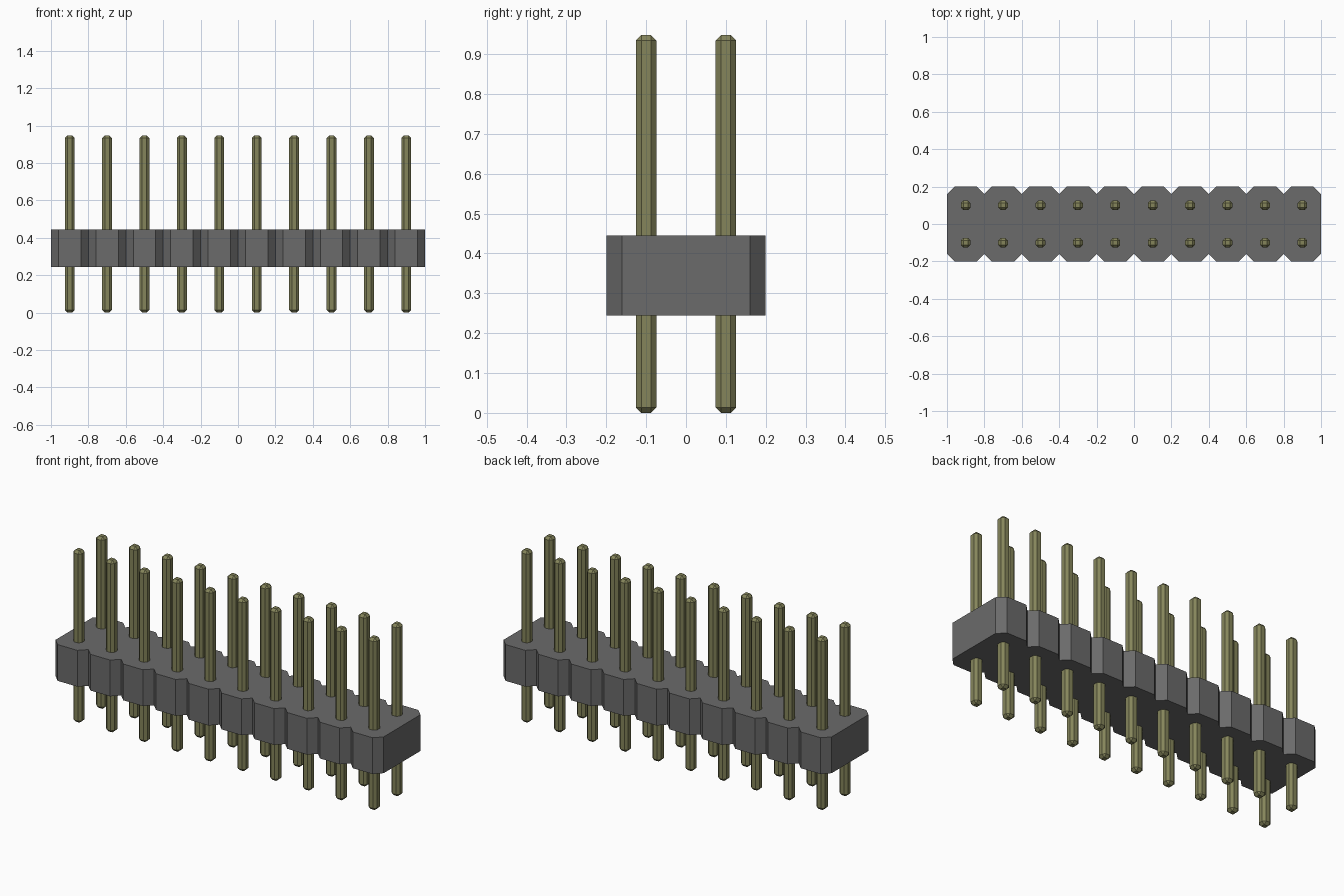
import bpy, bmesh

cube = bpy.data.objects.get("Cube")
if cube:
    bpy.data.objects.remove(cube, do_unlink=True)

COUNT, PITCH = 10, 0.2
BODY_Z0, BODY_Z1 = 0.245, 0.445
HALF_DEPTH, CHAMFER = 0.2, 0.04
PIN_WIDTH, PIN_HEIGHT, PIN_BEVEL = 0.052, 0.948, 0.014


def make_material(name, rgb):
    mat = bpy.data.materials.new(name)
    mat.use_nodes = True
    color = (*rgb, 1.0)
    mat.diffuse_color = color
    mat.node_tree.nodes["Principled BSDF"].inputs["Base Color"].default_value = color
    return mat


def add_object(name, bm, mat):
    bmesh.ops.recalc_face_normals(bm, faces=bm.faces)
    mesh = bpy.data.meshes.new(name)
    bm.to_mesh(mesh)
    bm.free()
    mesh.materials.append(mat)
    obj = bpy.data.objects.new(name, mesh)
    bpy.context.collection.objects.link(obj)
    return obj


housing_grey = make_material("housing grey", (0.145, 0.145, 0.145))
pin_olive = make_material("pin olive", (0.235, 0.235, 0.105))

# Housing: one notched outline, extruded upwards
front = []
for i in range(COUNT):
    left = -1 + i * PITCH
    front += [(left, -HALF_DEPTH + CHAMFER),
              (left + CHAMFER, -HALF_DEPTH),
              (left + PITCH - CHAMFER, -HALF_DEPTH)]
front.append((1, -HALF_DEPTH + CHAMFER))
outline = front + [(-x, -y) for x, y in front]

bm = bmesh.new()
base = bm.faces.new([bm.verts.new((x, y, BODY_Z0)) for x, y in outline])
result = bmesh.ops.extrude_face_region(bm, geom=[base], use_keep_orig=True)
top_verts = [v for v in result["geom"] if isinstance(v, bmesh.types.BMVert)]
bmesh.ops.translate(bm, verts=top_verts, vec=(0, 0, BODY_Z1 - BODY_Z0))
add_object("housing", bm, housing_grey)

# Pins: square posts with every edge chamfered, sharing one mesh
bm = bmesh.new()
bmesh.ops.create_cube(bm, size=1)
bmesh.ops.scale(bm, verts=bm.verts, vec=(PIN_WIDTH, PIN_WIDTH, PIN_HEIGHT))
bmesh.ops.bevel(bm, geom=bm.edges[:], offset=PIN_BEVEL, segments=1,
                profile=0.5, affect='EDGES')
first = add_object("pin_front_1", bm, pin_olive)

for row, y in (("front", -0.1), ("back", 0.1)):
    for i in range(COUNT):
        name = f"pin_{row}_{i + 1}"
        if name == first.name:
            pin = first
        else:
            pin = bpy.data.objects.new(name, first.data)
            bpy.context.collection.objects.link(pin)
        pin.location = (-0.9 + i * PITCH, y, PIN_HEIGHT / 2)
